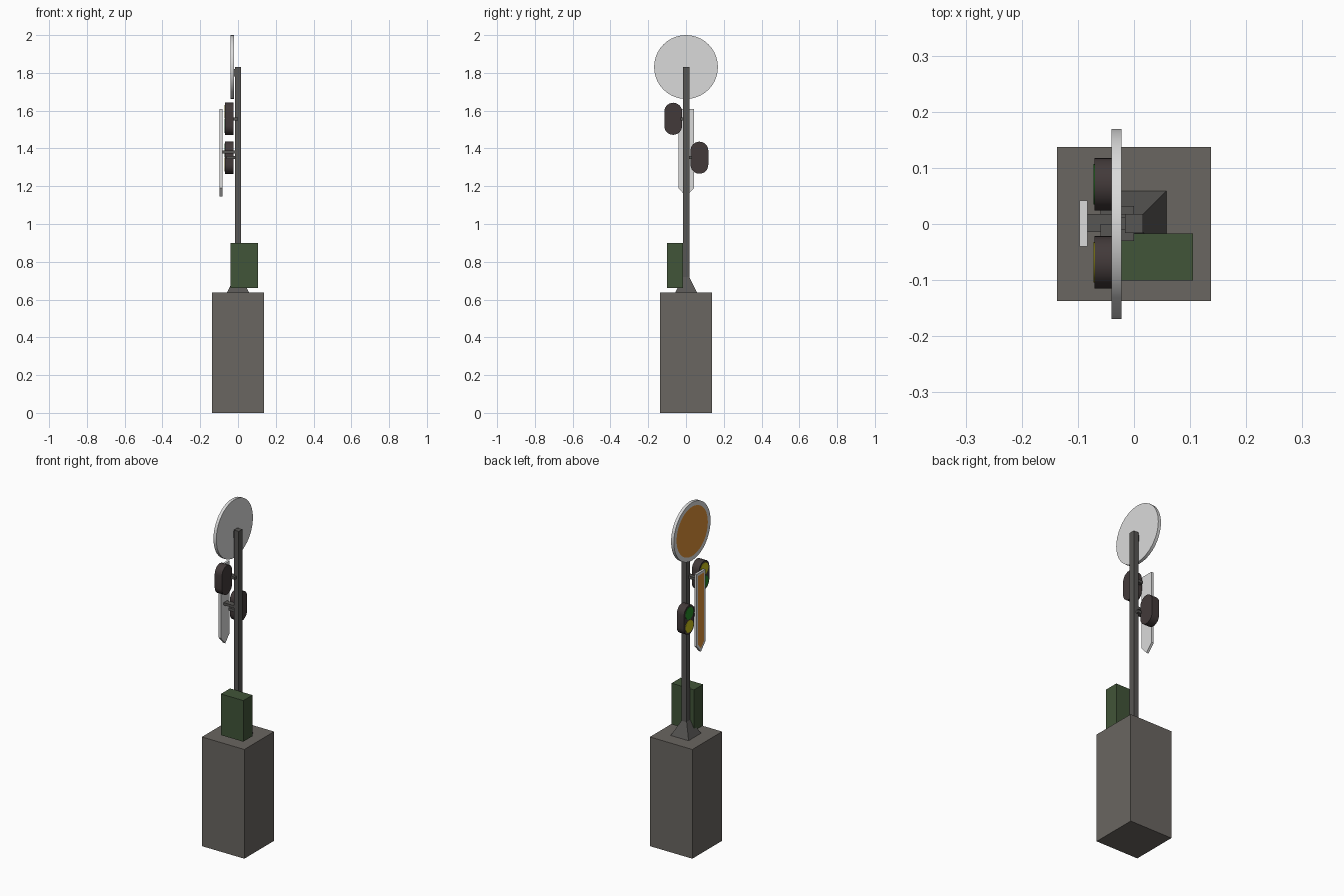
import bpy, bmesh, math

if "Cube" in bpy.data.objects:
    bpy.data.objects.remove(bpy.data.objects["Cube"])


def mat(name, r, g, b):
    m = bpy.data.materials.new(name)
    m.diffuse_color = (r, g, b, 1)
    m.use_nodes = True
    m.node_tree.nodes["Principled BSDF"].inputs["Base Color"].default_value = m.diffuse_color
    return m


STONE = mat("stone_grey", 0.144, 0.133, 0.119)
STEEL = mat("steel_grey", 0.095, 0.092, 0.087)
GREEN = mat("cabinet_green", 0.053, 0.089, 0.04)
WHITE = mat("sign_white", 0.70, 0.70, 0.70)
ORANGE = mat("sign_orange", 0.72, 0.28, 0.04)
BLACK = mat("lamp_black", 0.055, 0.042, 0.042)
LENS_G = mat("lens_green", 0.02, 0.26, 0.02)
LENS_Y = mat("lens_yellow", 0.6, 0.54, 0.01)


def finish(bm, name, mats, smooth=False):
    bmesh.ops.recalc_face_normals(bm, faces=bm.faces)
    me = bpy.data.meshes.new(name)
    bm.to_mesh(me)
    bm.free()
    for m in mats:
        me.materials.append(m)
    ob = bpy.data.objects.new(name, me)
    bpy.context.collection.objects.link(ob)
    if smooth:
        bpy.ops.object.select_all(action='DESELECT')
        ob.select_set(True)
        bpy.context.view_layer.objects.active = ob
        bpy.ops.object.shade_smooth_by_angle(angle=math.radians(35))
    return ob


def box(name, x, y, z, m, taper=None):
    """Box from (min, max) ranges; taper scales the top about its centre."""
    bm = bmesh.new()
    bmesh.ops.create_cube(bm, size=1)
    for v in bm.verts:
        s = taper if taper and v.co.z > 0 else 1
        for i, (a, b) in enumerate((x, y, z)):
            k = s if i < 2 else 1
            v.co[i] = (a + b) / 2 + v.co[i] * k * (b - a)
    return finish(bm, name, [m])


def plate(name, profile, x, mats, inset=0, smooth=False):
    """Extrude a (y, z) outline along x; optional painted inset on the -x face."""
    bm = bmesh.new()
    f = bm.faces.new([bm.verts.new((x[0], y, z)) for y, z in profile])
    ext = bmesh.ops.extrude_face_region(bm, geom=[f], use_keep_orig=True)
    for v in ext["geom"]:
        if isinstance(v, bmesh.types.BMVert):
            v.co.x = x[1]
    bmesh.ops.recalc_face_normals(bm, faces=bm.faces)
    if inset:
        face = [p for p in bm.faces if p.normal.x < -0.9]
        bmesh.ops.inset_region(bm, faces=face, thickness=inset, use_even_offset=True)
        for p in face:
            p.material_index = 1
    return finish(bm, name, mats, smooth)


def arc(cy, cz, r, a0, a1, n):
    angles = [math.radians(a0 + (a1 - a0) * i / n) for i in range(n + 1)]
    return [(cy + r * math.cos(a), cz + r * math.sin(a)) for a in angles]


# pedestal, pole with flared foot, equipment cabinet
box("pedestal", (-0.137, 0.137), (-0.137, 0.137), (0, 0.637), STONE)
box("pole", (-0.016, 0.016), (-0.016, 0.018), (0.637, 1.83), STEEL)
box("pole_foot", (-0.058, 0.058), (-0.057, 0.059), (0.637, 0.72), STEEL, taper=0.28)
box("cabinet", (-0.04, 0.105), (-0.101, -0.017), (0.66, 0.90), GREEN)

# round sign at the top
plate("round_sign", arc(0, 1.831, 0.169, 0, 360, 40)[:-1], (-0.04, -0.022),
      [WHITE, ORANGE], inset=0.025, smooth=True)
box("round_sign_mount", (-0.024, -0.014), (-0.01, 0.012), (1.78, 1.82), STEEL)

# pointed strip sign and its arm
plate("strip_sign", [(-0.04, 1.61), (-0.04, 1.19), (0.001, 1.145), (0.042, 1.19), (0.042, 1.61)],
      (-0.097, -0.083), [WHITE, ORANGE], inset=0.014)
box("strip_sign_arm", (-0.085, 0), (-0.014, 0.018), (1.373, 1.388), STEEL)

# two signal lamps with paired lenses
R, H = 0.047, 0.038
for name, cy, cz, colours in (("upper_lamp", -0.068, 1.557, (LENS_Y, LENS_G)),
                              ("lower_lamp", 0.071, 1.351, (LENS_G, LENS_Y))):
    outline = arc(cy, cz + H, R, 0, 180, 12) + arc(cy, cz - H, R, 180, 360, 12)
    plate(name, outline, (-0.07, -0.023), [BLACK], smooth=True)
    for s, part, m in ((1, "top", colours[0]), (-1, "bottom", colours[1])):
        plate(f"{name}_{part}_lens", arc(cy, cz + s * H, 0.036, 0, 360, 24)[:-1],
              (-0.072, -0.068), [m], smooth=True)
    inner = (-0.03, 0.0) if cy < 0 else (0.0, 0.032)
    box(name + "_bracket", (-0.06, 0), inner, (cz - 0.008, cz + 0.008), STEEL)
